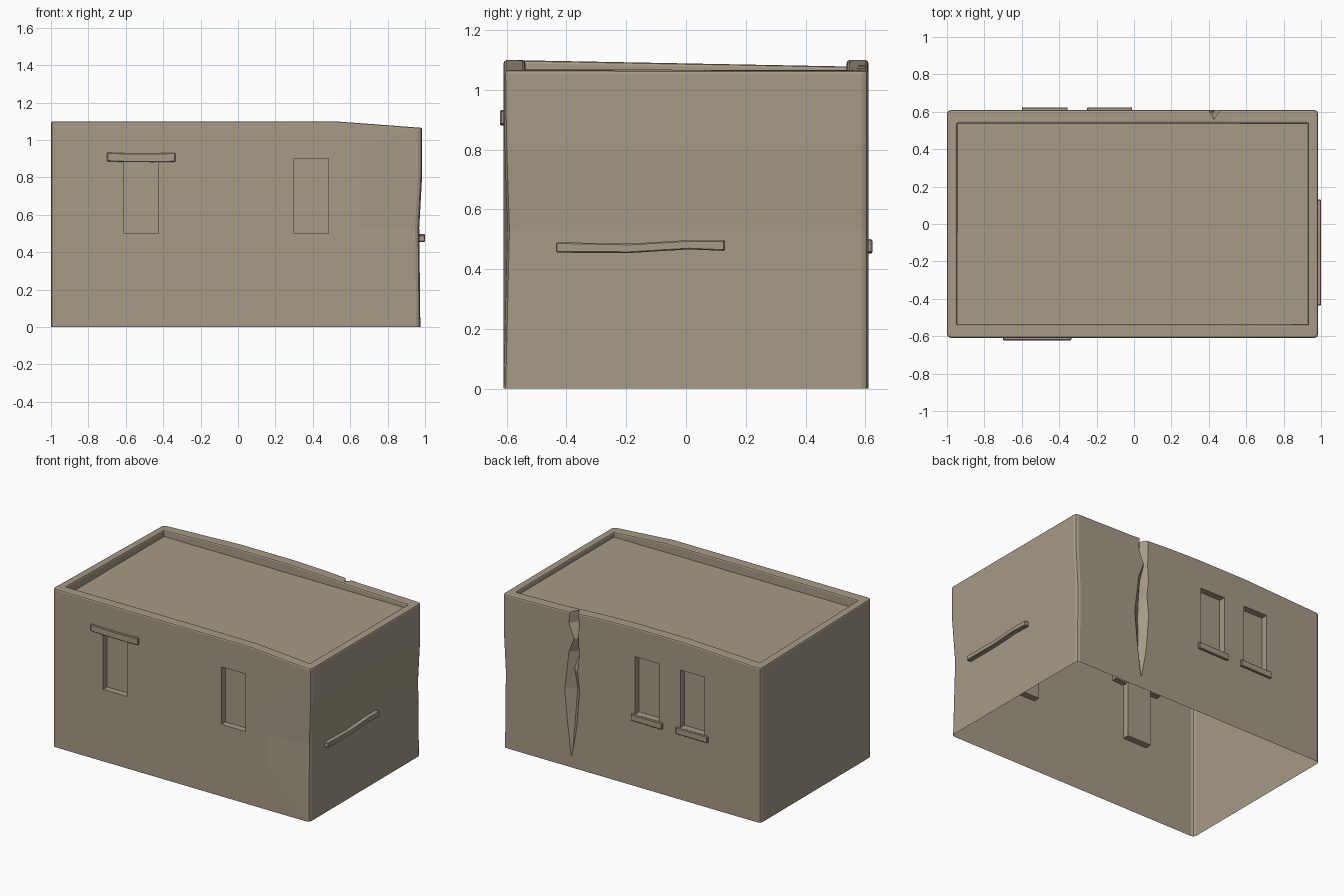
import bpy, bmesh
from mathutils import Vector, Matrix

if "Cube" in bpy.data.objects:
    bpy.data.objects.remove(bpy.data.objects["Cube"])

clay = bpy.data.materials.new("mud_plaster")
clay.diffuse_color = (0.38, 0.325, 0.24, 1)
clay.use_nodes = True
clay.node_tree.nodes["Principled BSDF"].inputs["Base Color"].default_value = clay.diffuse_color


def finish(name, bm):
    bmesh.ops.recalc_face_normals(bm, faces=bm.faces)
    me = bpy.data.meshes.new(name)
    bm.to_mesh(me)
    bm.free()
    me.materials.append(clay)
    ob = bpy.data.objects.new(name, me)
    bpy.context.collection.objects.link(ob)
    return ob


def box(bm, x0, x1, y0, y1, z0, z1):
    m = Matrix.Translation(((x0 + x1) / 2, (y0 + y1) / 2, (z0 + z1) / 2))
    m = m @ Matrix.Diagonal((x1 - x0, y1 - y0, z1 - z0, 1))
    bmesh.ops.create_cube(bm, size=1, matrix=m)


def loft(bm, rings):
    """Closed solid through a list of equal point rings."""
    vs = [[bm.verts.new(p) for p in r] for r in rings]
    n = len(vs[0])
    for a, b in zip(vs, vs[1:]):
        for i in range(n):
            bm.faces.new((a[i], a[(i + 1) % n], b[(i + 1) % n], b[i]))
    bm.faces.new(vs[0])
    bm.faces.new(vs[-1])


def interp(t, pts):
    if t <= pts[0][0]:
        return pts[0][1]
    for (a, u), (b, v) in zip(pts, pts[1:]):
        if t <= b:
            return u + (v - u) * (t - a) / (b - a)
    return pts[-1][1]


# Building block with rounded corners and a sunken roof behind a parapet
bm = bmesh.new()
box(bm, -1, 0.985, -0.61, 0.61, 0, 1.1)
corners = [e for e in bm.edges if abs(e.verts[0].co.z - e.verts[1].co.z) > 1]
bmesh.ops.bevel(bm, geom=corners, offset=0.022, segments=2, profile=0.5, affect='EDGES')
top = max(bm.faces, key=lambda f: f.calc_center_median().z)
bmesh.ops.inset_region(bm, faces=[top], thickness=0.056)
for v in top.verts:
    v.co.y *= 0.537 / 0.554
bmesh.ops.inset_region(bm, faces=[top], thickness=0.003, depth=-0.065)
bm.normal_update()
rim = [e for e in bm.edges if all(v.co.z > 1.099 for v in e.verts)
       and e.calc_face_angle(0) > 0.6]
bmesh.ops.bevel(bm, geom=rim, offset=0.01, segments=2, profile=0.5, affect='EDGES')
body = finish("building_shell", bm)

# Cutter: window recesses front and back, and the jagged crack in the back
bm = bmesh.new()
for x0, x1, side in ((-0.61, -0.425, -1), (0.30, 0.485, -1),
                     (-0.225, -0.035, 1), (-0.57, -0.385, 1)):
    ya, yb = sorted((side * 0.565, side * 0.7))
    box(bm, x0, x1, ya, yb, 0.5, 0.9)
crack = ((0.08, 0.452, 0.458, 0.45, 0.005), (0.30, 0.41, 0.485, 0.45, 0.035),
         (0.54, 0.39, 0.508, 0.44, 0.05), (0.68, 0.405, 0.49, 0.45, 0.03),
         (0.80, 0.393, 0.475, 0.42, 0.055), (0.90, 0.40, 0.435, 0.415, 0.025),
         (1.0, 0.395, 0.475, 0.43, 0.05), (1.2, 0.40, 0.46, 0.425, 0.05))
loft(bm, [[(l, 0.7, z), (r, 0.7, z), (r, 0.612, z), (m, 0.61 - d, z), (l, 0.612, z)]
          for z, l, r, m, d in crack])
bmesh.ops.triangulate(bm, faces=bm.faces)
cutter = finish("recess_cutter", bm)
cutter.hide_render = True
mod = body.modifiers.new("recesses", 'BOOLEAN')
mod.operation, mod.solver, mod.object = 'DIFFERENCE', 'EXACT', cutter
bpy.context.view_layer.objects.active = body
bpy.ops.object.modifier_apply(modifier=mod.name)
bpy.data.objects.remove(cutter)

# Open the underside, then warp: sagging parapet and dented right end
bm = bmesh.new()
bm.from_mesh(body.data)
bmesh.ops.delete(bm, geom=[f for f in bm.faces if all(v.co.z < 0.001 for v in f.verts)],
                 context='FACES')
for axis, cuts in ((0, (-0.4, 0.0, 0.25, 0.52, 0.65)), (2, (0.53, 0.82))):
    for c in cuts:
        n = Vector((0, 0, 0))
        n[axis] = 1
        bmesh.ops.bisect_plane(bm, geom=bm.verts[:] + bm.edges[:] + bm.faces[:],
                               plane_co=n * c, plane_no=n, dist=1e-5)
front = ((-1, 0), (0.52, 0), (0.985, -0.035))
back = ((-1, -0.025), (-0.4, 0), (0, 0), (0.25, -0.008), (0.52, -0.025), (0.985, -0.035))
for v in bm.verts:
    x, y, z = v.co
    if z > 1.05:
        t = (y + 0.61) / 1.22
        v.co.z += interp(x, front) * (1 - t) + interp(x, back) * t
    if x > 0.9 and z < 1.02:
        v.co.x += interp(z, ((0, -0.01), (0.53, -0.016), (0.82, 0), (1.1, 0)))
    if y < -0.57 and x > 0.65:
        bump = interp(z, ((0, 0), (0.53, 0.013), (0.82, 0.003), (1.05, 0)))
        v.co.y += bump * (x - 0.65) / 0.335
bm.to_mesh(body.data)
bm.free()


# Bars set into the walls: crooked lintel, side beam and two sills
def bar(name, stations, d0, d1, along_x=True):
    """stations: (position, bottom, top); d0..d1 is the extent through the wall."""
    bm = bmesh.new()
    rings = []
    for s, a, b in stations:
        ring = [(d0, a), (d1, a), (d1, b), (d0, b)]
        rings.append([(s, d, z) if along_x else (d, s, z) for d, z in ring])
    loft(bm, rings)
    bmesh.ops.recalc_face_normals(bm, faces=bm.faces)
    sharp = [e for e in bm.edges if e.calc_face_angle(0) > 0.8]
    bmesh.ops.bevel(bm, geom=sharp, offset=0.004, segments=1, affect='EDGES')
    return finish(name, bm)


bar("window_lintel", ((-0.70, 0.886, 0.933), (-0.60, 0.882, 0.929),
                      (-0.45, 0.881, 0.928), (-0.335, 0.883, 0.932)), -0.622, -0.575)
bar("side_beam", ((-0.435, 0.455, 0.49), (-0.19, 0.454, 0.485),
                  (0.01, 0.466, 0.497), (0.13, 0.461, 0.497)), 0.955, 1.0, False)
for i, (x0, x1) in enumerate(((-0.60, -0.355), (-0.25, -0.01))):
    bar(f"window_sill_{i + 1}", ((x0, 0.453, 0.498), (x1, 0.455, 0.50)), 0.575, 0.624)
